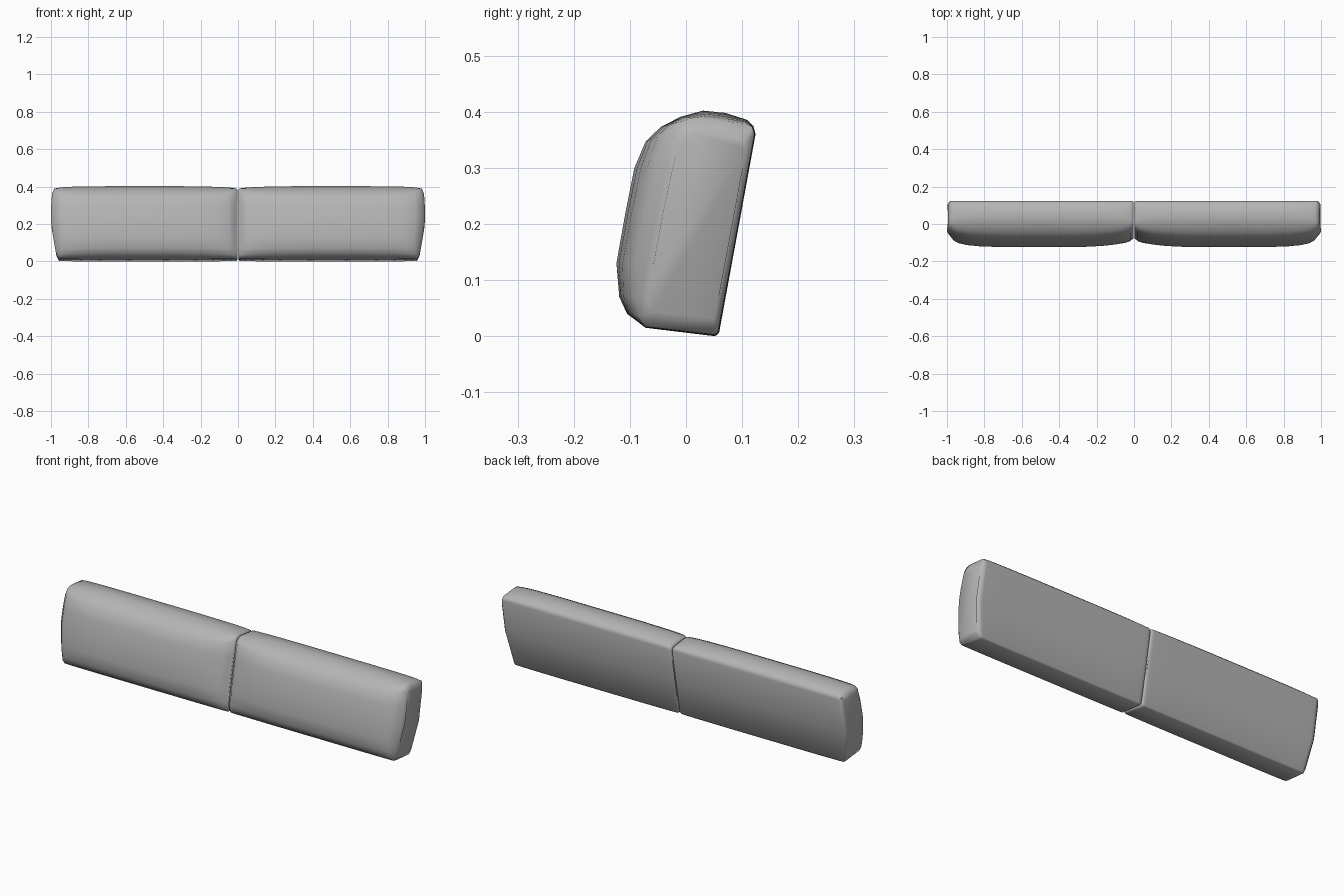
import bpy, bmesh

if "Cube" in bpy.data.objects:
    bpy.data.objects.remove(bpy.data.objects["Cube"])

# Side profiles (y, z): plump middle of a cushion and its slimmer end
FULL = [(.052, 0), (.059, .006), (.091, .18), (.124, .36), (.12, .375), (.108, .386),
        (.07, .398), (.03, .402), (-.01, .391), (-.045, .373), (-.072, .347),
        (-.092, .30), (-.108, .22), (-.124, .13), (-.119, .07), (-.105, .04), (-.072, .015)]
END = [(.052, .003), (.057, .009), (.089, .18), (.122, .36), (.118, .373), (.107, .379),
       (.07, .383), (.035, .387), (.01, .389), (-.008, .383), (-.02, .368),
       (-.035, .30), (-.052, .22), (-.07, .13), (-.08, .07), (-.081, .035), (-.072, .017)]

# Stations along the cushion: position, plumpness
STATIONS = [(.008, 0), (.02, .3), (.05, .55), (.1, .73), (.17, .87), (.3, 1), (.5, 1),
            (.7, 1), (.83, .92), (.9, .8), (.95, .6), (.975, .35), (.99, 0)]

# Mid-grey upholstery
fabric = bpy.data.materials.new("grey_fabric")
fabric.diffuse_color = (.46, .46, .46, 1)
fabric.use_nodes = True
fabric.node_tree.nodes["Principled BSDF"].inputs["Base Color"].default_value = fabric.diffuse_color


def outer_width(z):
    """Outer end tapers in towards the bottom."""
    return .966 + .034 * min(z / .2, 1) - .008 * max(0, (z - .28) / .12)


def cushion(name, side):
    bm = bmesh.new()

    def ring(x, blend, scale=1.0):
        verts = []
        for (fy, fz), (ey, ez) in zip(FULL, END):
            y, z = ey + (fy - ey) * blend, ez + (fz - ez) * blend
            y, z = .02 + (y - .02) * scale, .195 + (z - .195) * scale
            verts.append(bm.verts.new((side * x * outer_width(z), y, z)))
        return verts

    # Inset rings give each end face a slight crown
    rings = [ring(.003, 0, .97)]
    rings += [ring(x, b) for x, b in STATIONS]
    rings += [ring(1.0, 0, .85)]
    n = len(FULL)
    for a, b in zip(rings, rings[1:]):
        for i in range(n):
            j = (i + 1) % n
            bm.faces.new((a[i], a[j], b[j], b[i]))
    bm.faces.new(rings[0])
    bm.faces.new(rings[-1])
    bmesh.ops.recalc_face_normals(bm, faces=bm.faces)
    mesh = bpy.data.meshes.new(name)
    bm.to_mesh(mesh)
    bm.free()
    mesh.materials.append(fabric)
    obj = bpy.data.objects.new(name, mesh)
    bpy.context.collection.objects.link(obj)
    bpy.ops.object.select_all(action='DESELECT')
    obj.select_set(True)
    bpy.context.view_layer.objects.active = obj
    bpy.ops.object.shade_smooth_by_angle(angle=1.05)


# Mirrored pair of back cushions
cushion("left_back_cushion", -1)
cushion("right_back_cushion", 1)
